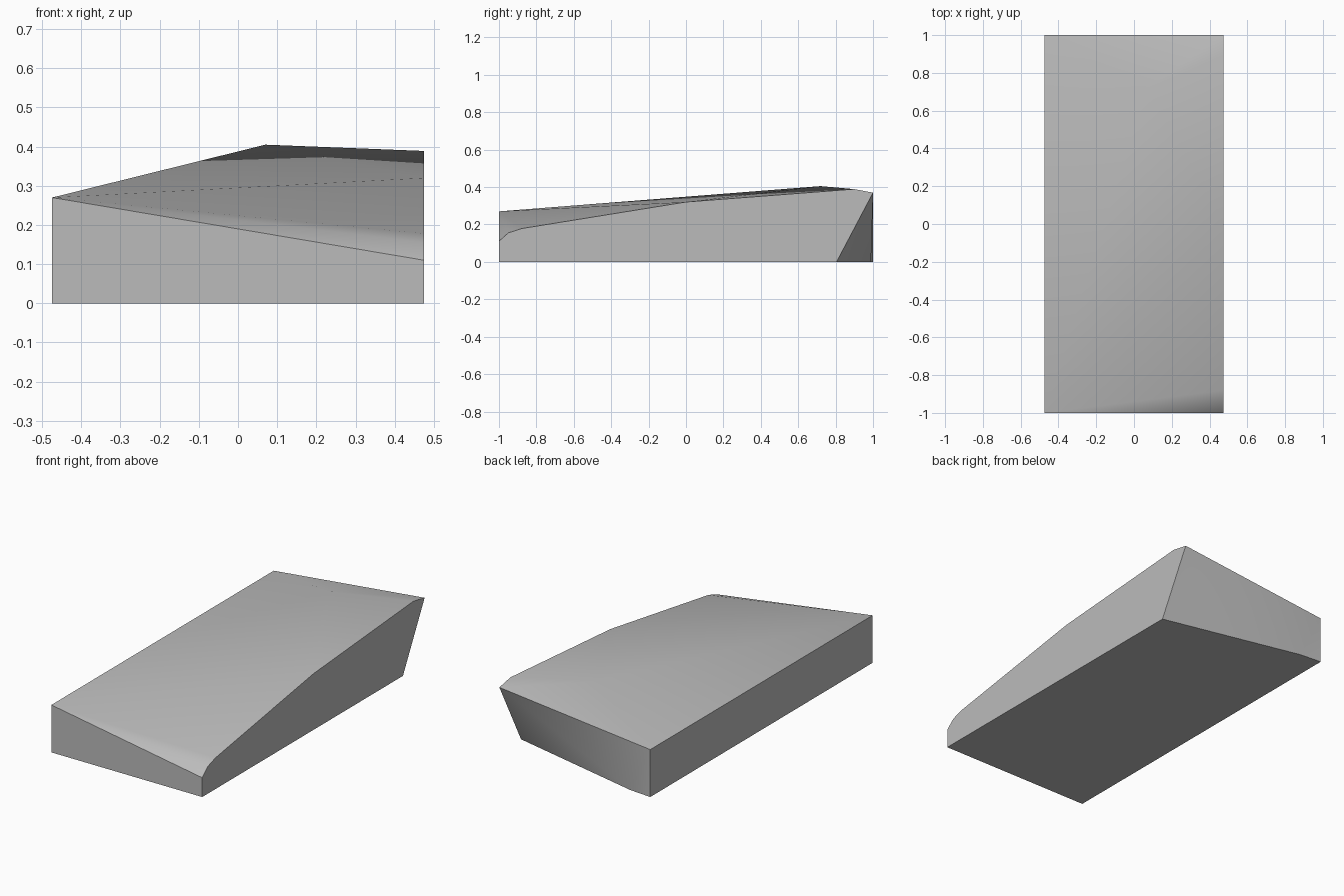
import bpy
import bmesh
import math

cube = bpy.data.objects.get("Cube")
if cube:
    bpy.data.objects.remove(cube, do_unlink=True)

# One plain grey for the whole block
grey = bpy.data.materials.new("plain_grey")
grey.use_nodes = True
colour = (0.5, 0.5, 0.5, 1)
grey.diffuse_color = colour
grey.node_tree.nodes["Principled BSDF"].inputs["Base Color"].default_value = colour

HALF = 0.475
bm = bmesh.new()


def vert(x, y, z):
    return bm.verts.new((x, y, z))


def fan(apex, rim):
    """Triangles from one corner to each pair of neighbours on a rim."""
    for a, b in zip(rim, rim[1:]):
        bm.faces.new((apex, a, b))


# Low straight side
low_front, low_back = vert(-HALF, -1, 0.27), vert(-HALF, 1, 0.27)
base_front, base_back = vert(-HALF, -1, 0), vert(-HALF, 1, 0)

# Curved side: base corners, then the top profile from front to back
heel_front, heel_back = vert(HALF, -1, 0), vert(HALF, 0.805, 0)
profile = [vert(HALF, y, z) for y, z in
           ((-1, 0.11), (-0.95, 0.155), (-0.88, 0.178), (0, 0.32),
            (0.9, 0.389), (1, 0.37))]

# Ridge peak on the top and the bend in the rear bottom edge
peak = vert(0.07, 0.72, 0.405)
bend = vert(-0.342, 0.989, 0)

# Sloping top
fan(low_front, profile[:4] + [peak, low_back])
fan(peak, profile[3:] + [low_back])

# Undercut rear
fan(profile[-1], [heel_back, bend, low_back])
bm.faces.new((low_back, bend, base_back))

# Flat sides, front and underside
bm.faces.new([heel_front, heel_back] + profile[::-1])
bm.faces.new((base_front, low_front, low_back, base_back))
bm.faces.new((base_front, heel_front, profile[0], low_front))
bm.faces.new((base_front, base_back, bend, heel_back, heel_front))
bmesh.ops.recalc_face_normals(bm, faces=bm.faces)

mesh = bpy.data.meshes.new("wedge_block")
bm.to_mesh(mesh)
bm.free()
mesh.materials.append(grey)
block = bpy.data.objects.new("wedge_block", mesh)
bpy.context.collection.objects.link(block)

# Soft top facets, crisp outer edges
bpy.ops.object.select_all(action="DESELECT")
block.select_set(True)
bpy.context.view_layer.objects.active = block
bpy.ops.object.shade_smooth_by_angle(angle=math.radians(35))
